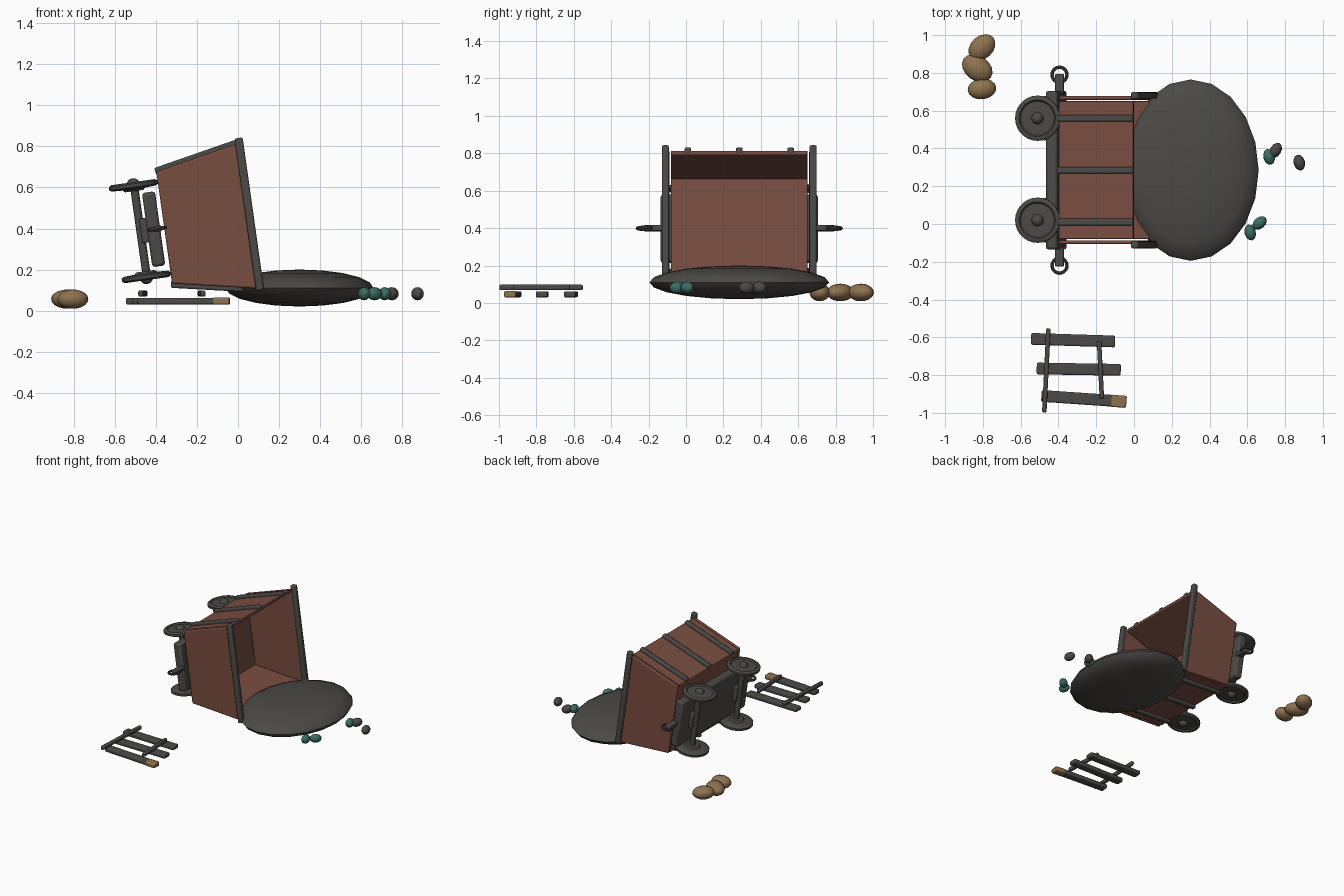
import bpy, bmesh
from math import radians, pi, cos, sin
from mathutils import Matrix, Vector, Euler

cube = bpy.data.objects.get("Cube")
if cube:
    bpy.data.objects.remove(cube, do_unlink=True)


def material(name, rgb):
    m = bpy.data.materials.new(name)
    m.use_nodes = True
    col = (*rgb, 1)
    m.diffuse_color = col
    bsdf = m.node_tree.nodes["Principled BSDF"]
    bsdf.inputs["Base Color"].default_value = col
    bsdf.inputs["Roughness"].default_value = 0.8
    return m


rust = material("rust red", (0.19, 0.075, 0.053))
iron = material("iron grey", (0.072, 0.068, 0.061))
tan = material("tan brown", (0.27, 0.17, 0.08))
teal = material("teal ore", (0.045, 0.155, 0.125))

WORLD = Matrix.Identity(4)
# Tipped cart frame: x is the cart's up axis, z runs across the cart
CART = Matrix.Rotation(radians(-8), 4, 'Y')
MID_Y, MID_Z = 0.285, 0.45


def finish(name, bm, mat, frame=WORLD, bevel=0.0, smooth=True):
    bmesh.ops.recalc_face_normals(bm, faces=bm.faces)
    me = bpy.data.meshes.new(name)
    bm.to_mesh(me)
    bm.free()
    ob = bpy.data.objects.new(name, me)
    bpy.context.collection.objects.link(ob)
    me.materials.append(mat)
    ob.matrix_world = frame
    if bevel:
        mod = ob.modifiers.new("soft edges", 'BEVEL')
        mod.width, mod.segments = bevel, 2
    if smooth:
        bpy.ops.object.select_all(action='DESELECT')
        ob.select_set(True)
        bpy.context.view_layer.objects.active = ob
        bpy.ops.object.shade_smooth_by_angle(angle=radians(40))
    return ob


def box(name, loc, size, mat, frame=WORLD, bevel=0.006):
    bm = bmesh.new()
    bmesh.ops.create_cube(bm, size=1, matrix=Matrix.Translation(loc) @ Matrix.Diagonal((*size, 1)))
    return finish(name, bm, mat, frame, bevel)


def beam(name, a, b, wide, thick, mat, frame=WORLD, bevel=0.008):
    # box stretched from a to b
    a, b = Vector(a), Vector(b)
    d = b - a
    rot = d.to_track_quat('X', 'Z').to_matrix().to_4x4()
    return box(name, (0, 0, 0), (d.length, wide, thick), mat,
               frame @ Matrix.Translation((a + b) / 2) @ rot, bevel)


def prism(name, outline, y0, y1, mat, frame, bevel):
    # x-z outline extruded along y
    bm = bmesh.new()
    face = bm.faces.new([bm.verts.new((x, y0, z)) for x, z in outline])
    out = bmesh.ops.extrude_face_region(bm, geom=[face])
    bmesh.ops.translate(bm, vec=(0, y1 - y0, 0),
                        verts=[v for v in out["geom"] if isinstance(v, bmesh.types.BMVert)])
    return finish(name, bm, mat, frame, bevel)


def lathe(name, profile, mat, frame, steps=28):
    # (radius, height) profile spun around z
    bm = bmesh.new()
    verts = [bm.verts.new((r, 0, h)) for r, h in profile]
    edges = [bm.edges.new(p) for p in zip(verts, verts[1:])]
    bmesh.ops.spin(bm, geom=verts + edges, cent=(0, 0, 0), axis=(0, 0, 1),
                   angle=2 * pi, steps=steps)
    bmesh.ops.remove_doubles(bm, verts=bm.verts, dist=0.0005)
    return finish(name, bm, mat, frame)


def blob(name, loc, radii, mat, turn=0, seg=16, rings=10):
    bm = bmesh.new()
    bmesh.ops.create_uvsphere(bm, u_segments=seg, v_segments=rings, radius=1)
    bmesh.ops.scale(bm, vec=radii, verts=bm.verts)
    return finish(name, bm, mat, Matrix.Translation(loc) @ Matrix.Rotation(radians(turn), 4, 'Z'))


# Tub: floor, two flared sides, two end panels
FLOOR_X, RIM_X, FLOOR_H, RIM_H, T = -0.30, 0.11, 0.275, 0.357, 0.022
Y0, Y1 = -0.08, 0.65
box("tub_floor", (FLOOR_X + T / 2, MID_Y, MID_Z), (T, Y1 - Y0, 2 * FLOOR_H), rust, CART)
for s, side in ((1, "left"), (-1, "right")):
    prism("tub_side_" + side,
          [(FLOOR_X, MID_Z + s * FLOOR_H), (RIM_X, MID_Z + s * RIM_H),
           (RIM_X, MID_Z + s * (RIM_H - T)), (FLOOR_X, MID_Z + s * (FLOOR_H - T))],
          Y0, Y1, rust, CART, 0.004)
    # Outer ribs
    for i, y in enumerate((0.01, MID_Y, 0.56)):
        beam("rib_%s_%d" % (side, i + 1), (FLOOR_X - 0.005, y, MID_Z + s * (FLOOR_H + 0.002)),
             (RIM_X, y, MID_Z + s * (RIM_H + 0.002)), 0.036, 0.036, iron, CART)

for s, end in ((-1, "front"), (1, "back")):
    ya, yb = MID_Y + s * 0.372, MID_Y + s * 0.392
    prism("end_panel_" + end,
          [(FLOOR_X, MID_Z - FLOOR_H), (RIM_X, MID_Z - RIM_H),
           (RIM_X, MID_Z + RIM_H), (FLOOR_X, MID_Z + FLOOR_H)], ya, yb, rust, CART, 0.009)
    box("rim_rail_" + end, (0.12, MID_Y + s * 0.395, 0.458), (0.04, 0.038, 0.75), iron, CART, 0.009)
    # Coupling bar and ring
    box("coupler_" + end, (-0.335, MID_Y + s * 0.455, MID_Z), (0.045, 0.11, 0.03), iron, CART)
    ring = [(0.04 + 0.009 * cos(a * pi / 4), 0.009 * sin(a * pi / 4)) for a in range(9)]
    lathe("coupler_ring_" + end, ring, iron,
          CART @ Matrix.Translation((-0.335, MID_Y + s * 0.505, MID_Z)), 20)

# Chassis
box("chassis", (-0.352, MID_Y, MID_Z), (0.064, 0.84, 0.365), iron, CART, 0.014)

# Axles and dished wheels
WHEEL = [(0, 0.035), (0.016, 0.032), (0.028, 0.02), (0.032, 0.008), (0.09, 0.006),
         (0.097, 0.015), (0.108, 0.016), (0.12, 0.008), (0.12, -0.008),
         (0.108, -0.015), (0.055, -0.018), (0.045, -0.028), (0, -0.028)]
for y, end in ((0.02, "front"), (0.56, "back")):
    lathe("axle_" + end, [(0, -0.22), (0.02, -0.22), (0.02, 0.22), (0, 0.22)], iron,
          CART @ Matrix.Translation((-0.417, y, MID_Z)), 14)
    box("axle_block_" + end, (-0.395, y, MID_Z), (0.04, 0.07, 0.12), iron, CART)
    for s, side in ((1, "left"), (-1, "right")):
        flip = Matrix.Identity(4) if s > 0 else Matrix.Rotation(pi, 4, 'X')
        lathe("wheel_%s_%s" % (end, side), WHEEL, iron,
              CART @ Matrix.Translation((-0.42, y, MID_Z + s * 0.225)) @ flip)

# Spilled heap and loose ore
blob("spilled_heap", (0.30, MID_Y, 0.11), (0.36, 0.48, 0.09), iron, 0, 20, 10)
ORE = ((0.715, 0.355, 15, teal), (0.75, 0.39, -30, iron), (0.875, 0.325, 15, iron),
       (0.665, 0.005, -50, teal), (0.615, -0.045, 15, teal))
for i, (x, y, turn, mat) in enumerate(ORE):
    blob("ore_lump_%d" % (i + 1), (x, y, 0.082), (0.03, 0.043, 0.032), mat, turn, 12, 8)

# Sacks
SACKS = ((-0.805, 0.935, 0.08, 0.06, 42), (-0.83, 0.825, 0.088, 0.065, -35),
         (-0.805, 0.715, 0.076, 0.055, 6))
for i, (x, y, a, b, turn) in enumerate(SACKS):
    blob("sack_%d" % (i + 1), (x, y, 0.056), (a, b, 0.047), tan, turn)

# Broken track: sleepers with one splintered end, and two rails
SZ = 0.046
beam("sleeper_1", (-0.545, -0.608, SZ), (-0.10, -0.622, SZ), 0.062, 0.032, iron)
beam("sleeper_2", (-0.515, -0.765, SZ), (-0.07, -0.772, SZ), 0.062, 0.032, iron)
beam("sleeper_3", (-0.49, -0.91, SZ), (-0.11, -0.936, SZ), 0.062, 0.032, iron)
beam("sleeper_splintered_end", (-0.125, -0.935, SZ), (-0.04, -0.942, SZ), 0.064, 0.034, tan)
beam("track_rail_1", (-0.475, -0.998, 0.083), (-0.453, -0.552, 0.083), 0.024, 0.03, iron)
beam("track_rail_2", (-0.17, -0.925, 0.083), (-0.185, -0.62, 0.083), 0.024, 0.03, iron)
